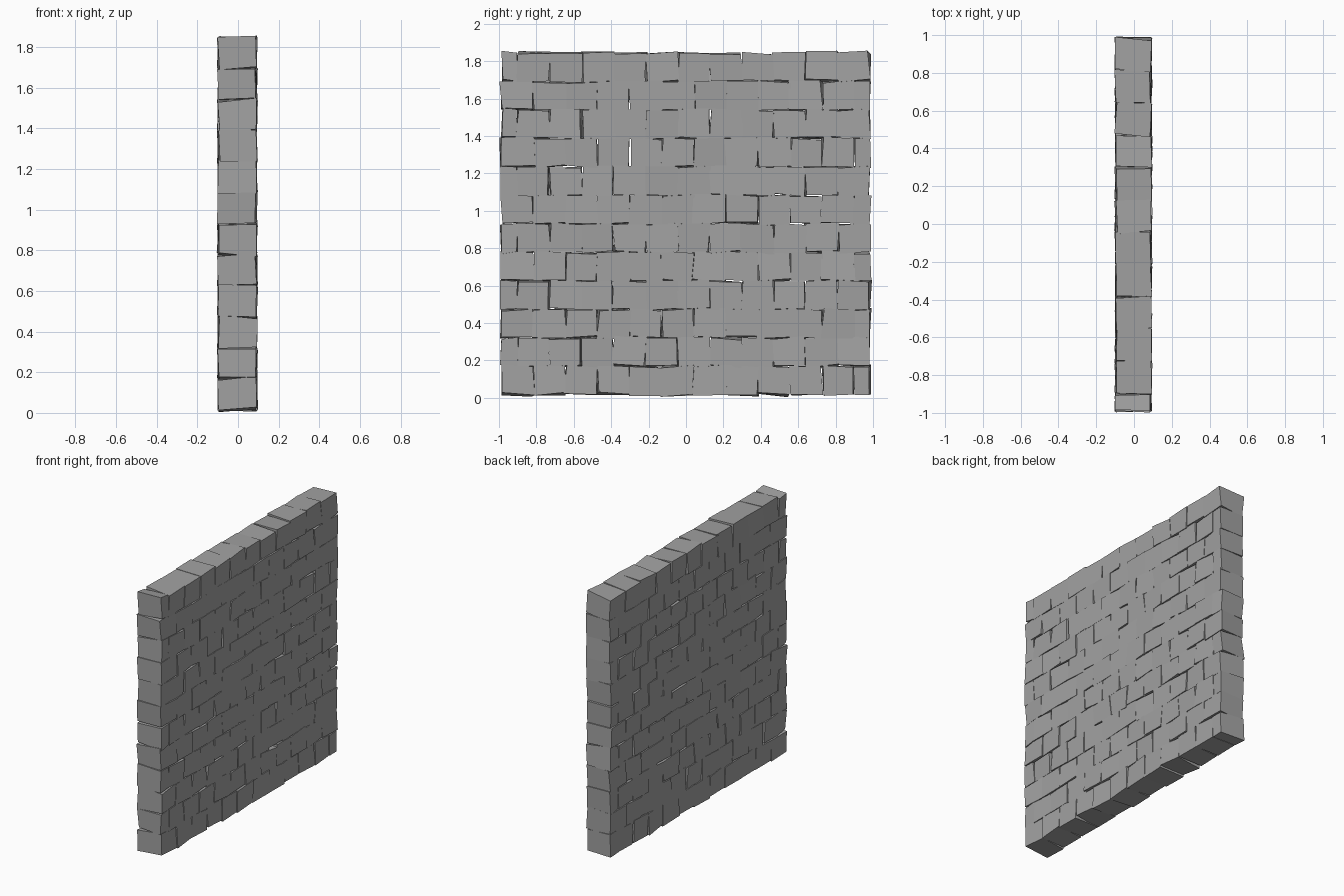
import bpy, bmesh, random
from mathutils import Matrix, Vector, Euler

if "Cube" in bpy.data.objects:
    bpy.data.objects.remove(bpy.data.objects["Cube"])

random.seed(7)
ROWS, BOTTOM, TOP = 12, 0.017, 1.845
LEFT, RIGHT = -0.986, 0.984
DEPTH = 0.186
ROW_H = (TOP - BOTTOM) / ROWS
BRICK = (RIGHT - LEFT) / 11.5
TILT, JITTER = 0.04, 0.0085

stone = bpy.data.materials.new("stone_grey")
stone.diffuse_color = (0.36, 0.36, 0.36, 1)
stone.use_nodes = True
stone.node_tree.nodes["Principled BSDF"].inputs["Base Color"].default_value = stone.diffuse_color


def rnd(a):
    return random.uniform(-a, a)


def add_brick(bm, y0, y1, z):
    """One stone block, slightly tilted and irregular at its corners."""
    verts = bmesh.ops.create_cube(bm, size=1)["verts"]
    size = Matrix.Diagonal((DEPTH, y1 - y0, ROW_H, 1))
    tilt = Euler((rnd(TILT), rnd(TILT), rnd(TILT))).to_matrix().to_4x4()
    place = Matrix.Translation((-0.003, (y0 + y1) / 2, z))
    bmesh.ops.transform(bm, matrix=place @ tilt @ size, verts=verts)
    for v in verts:
        v.co += Vector((rnd(JITTER * 0.5), rnd(JITTER), rnd(JITTER)))
        v.co.y = max(-1, min(1, v.co.y))
        v.co.z = max(0, v.co.z)


# Courses in running bond: half brick at alternating ends
for row in range(ROWS):
    bm = bmesh.new()
    widths = [BRICK] * 11
    widths.insert(0 if row % 2 else 11, BRICK / 2)
    y = LEFT
    for w in widths:
        add_brick(bm, y, y + w, BOTTOM + (row + 0.5) * ROW_H)
        y += w
    mesh = bpy.data.meshes.new(f"brick_course_{row + 1:02d}")
    bm.to_mesh(mesh)
    bm.free()
    mesh.materials.append(stone)
    bpy.context.collection.objects.link(bpy.data.objects.new(mesh.name, mesh))
